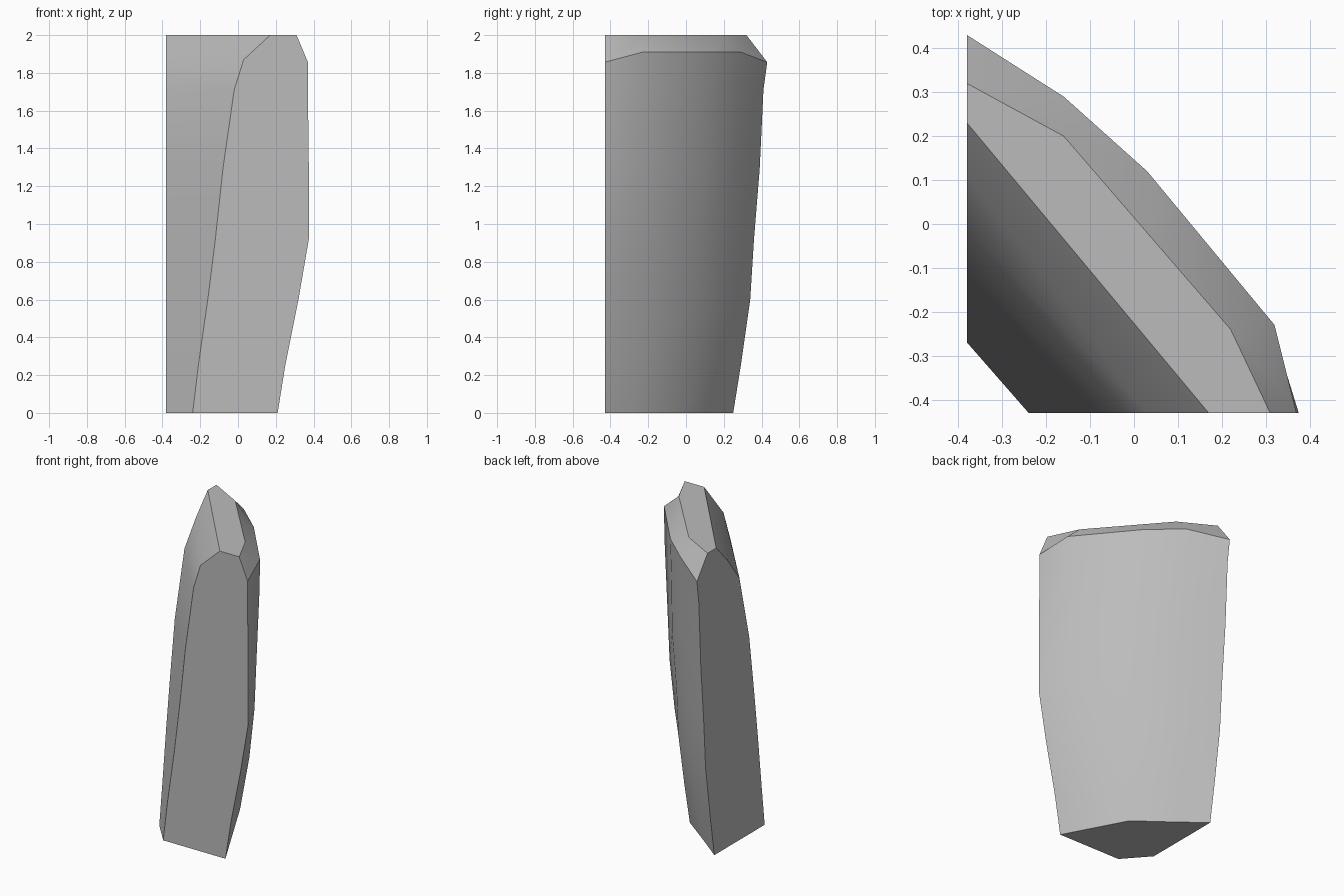
import bpy
import bmesh
import math

# Remove the default object only
default = bpy.data.objects.get("Cube")
if default:
    bpy.data.objects.remove(default, do_unlink=True)


def make_material(name, colour):
    mat = bpy.data.materials.new(name)
    mat.use_nodes = True
    mat.diffuse_color = colour
    mat.node_tree.nodes["Principled BSDF"].inputs["Base Color"].default_value = colour
    return mat


# The two flat cut planes that trim the ends of the slab
LEFT_CUT = -0.38
FRONT_CUT = -0.43


def slab_ring(z, inner_y, inner_x, outer_x, outer_y, shoulders, lift=0.0):
    """One level of the slab: two inner corners, the outer front corner,
    the bulging outer shoulders, and the outer back corner."""
    ring = [
        (LEFT_CUT, inner_y, z),
        (inner_x, FRONT_CUT, z),
        (outer_x, FRONT_CUT, z - lift / 3),
    ]
    ring += [(x, y, z + lift) for x, y in shoulders]
    ring.append((LEFT_CUT, outer_y, z - lift / 3))
    return ring


# Levels from the foot to the crown
levels = [
    slab_ring(0, -.27, -.24, .21, .25, [(.13, -.28), (0, -.04), (-.2, .11)]),
    slab_ring(.25, -.24, -.21, .25, .29, [(.19, -.25), (.01, 0), (-.2, .17)]),
    slab_ring(.6, -.2, -.16, .32, .34, [(.25, -.24), (.02, .05), (-.19, .22)]),
    slab_ring(.92, -.16, -.12, .375, .36, [(.28, -.23), (.02, .07), (-.18, .24)]),
    slab_ring(1.29, -.11, -.08, .375, .39, [(.29, -.22), (.03, .1), (-.17, .26)]),
    slab_ring(1.71, -.01, -.02, .37, .41, [(.31, -.22), (.03, .11), (-.16, .28)]),
    slab_ring(1.87, .11, .03, .37, .43, [(.32, -.23), (.03, .12), (-.16, .29)], .04),
    slab_ring(2, .23, .17, .31, .32, [(.22, -.24), (.03, -.02), (-.16, .2)]),
]

# Skin the levels into one closed stone
bm = bmesh.new()
rings = [[bm.verts.new(co) for co in ring] for ring in levels]
for low, high in zip(rings, rings[1:]):
    for i in range(len(low)):
        j = (i + 1) % len(low)
        bm.faces.new((low[i], low[j], high[j], high[i]))
bm.faces.new(list(reversed(rings[0])))
bm.faces.new(rings[-1])
bmesh.ops.recalc_face_normals(bm, faces=bm.faces)

mesh = bpy.data.meshes.new("stone_slab")
bm.to_mesh(mesh)
bm.free()
slab = bpy.data.objects.new("stone_slab", mesh)
bpy.context.collection.objects.link(slab)
mesh.materials.append(make_material("stone grey", (0.5, 0.5, 0.5, 1)))

# Smooth the worn sides, keep the cut faces and the crown crisp
bpy.ops.object.select_all(action='DESELECT')
slab.select_set(True)
bpy.context.view_layer.objects.active = slab
bpy.ops.object.shade_smooth_by_angle(angle=math.radians(33))
